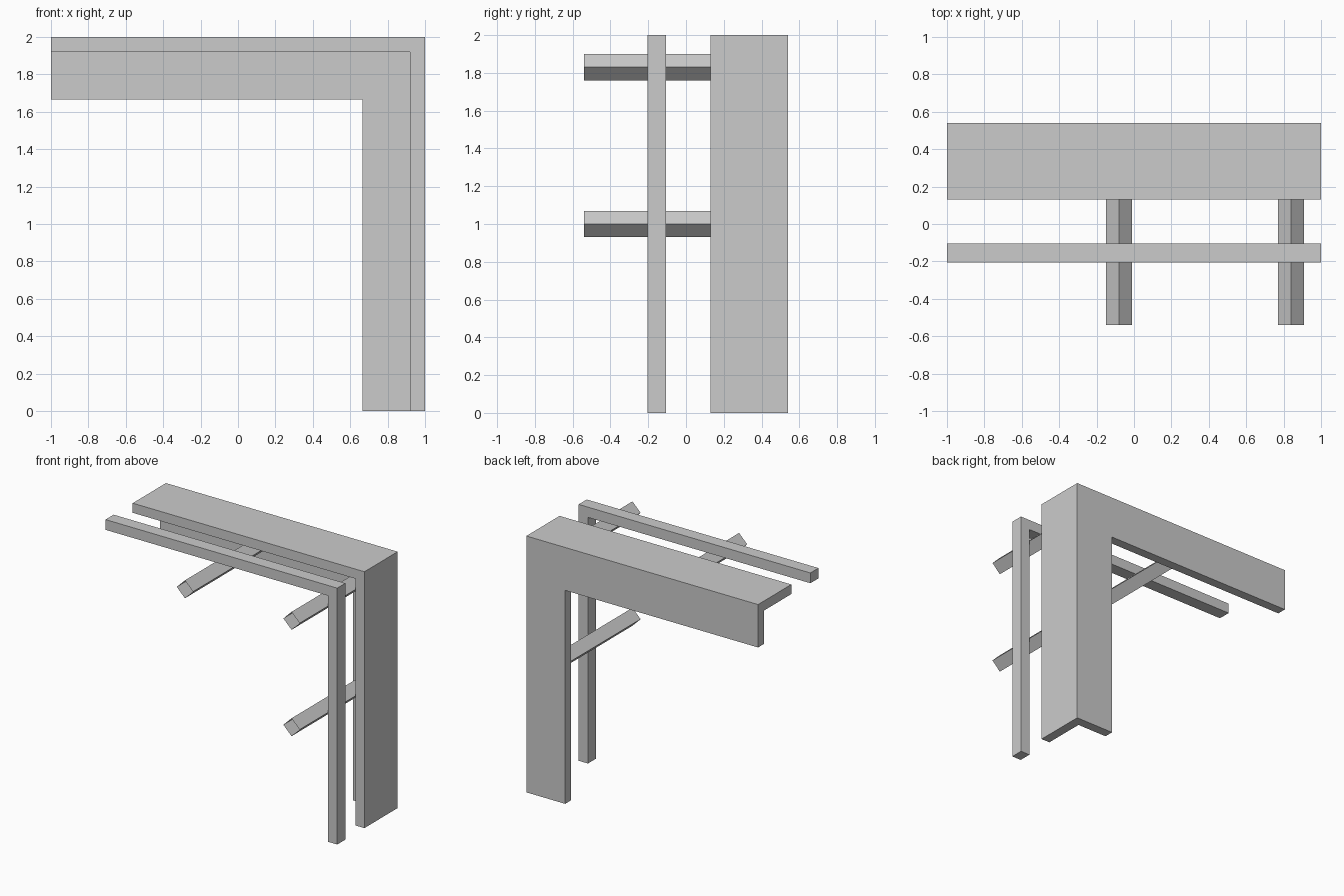
import bpy, bmesh, math
from mathutils import Matrix

cube = bpy.data.objects.get("Cube")
if cube:
    bpy.data.objects.remove(cube, do_unlink=True)

grey = bpy.data.materials.new("light grey")
grey.use_nodes = True
COLOUR = (0.6, 0.6, 0.6, 1)
grey.diffuse_color = COLOUR
grey.node_tree.nodes["Principled BSDF"].inputs["Base Color"].default_value = COLOUR


def finish(name, bm):
    mesh = bpy.data.meshes.new(name)
    bm.to_mesh(mesh)
    bm.free()
    mesh.materials.append(grey)
    obj = bpy.data.objects.new(name, mesh)
    bpy.context.collection.objects.link(obj)
    return obj


def corner_frame(name, arm_x, arm_z, y0, y1):
    """Upside-down L in the xz plane, extruded from y0 to y1."""
    outline = [(-1, 2), (1, 2), (1, 0), (1 - arm_x, 0),
               (1 - arm_x, 2 - arm_z), (-1, 2 - arm_z)]
    bm = bmesh.new()
    face = bm.faces.new([bm.verts.new((x, y0, z)) for x, z in outline])
    new = bmesh.ops.extrude_face_region(bm, geom=[face])["geom"]
    verts = [v for v in new if isinstance(v, bmesh.types.BMVert)]
    bmesh.ops.translate(bm, verts=verts, vec=(0, y1 - y0, 0))
    bmesh.ops.recalc_face_normals(bm, faces=bm.faces)
    return finish(name, bm)


def diamond_tube(name, x, z, y0=-0.54, y1=0.47, radius=0.07):
    """Open-ended square tube standing on its edge, running along y."""
    bm = bmesh.new()
    place = Matrix.Translation((x, (y0 + y1) / 2, z)) @ Matrix.Rotation(math.pi / 2, 4, "X")
    bmesh.ops.create_cone(bm, cap_ends=False, segments=4, radius1=radius,
                          radius2=radius, depth=y1 - y0, matrix=place)
    bmesh.ops.recalc_face_normals(bm, faces=bm.faces)
    return finish(name, bm)


# Angle-section surround: wide face at the back, narrow return towards the front
corner_frame("back_panel", 0.335, 0.335, 0.465, 0.54)
corner_frame("return_flange", 0.075, 0.075, 0.13, 0.465)

# Slim bar frame in front
corner_frame("front_bar", 0.08, 0.08, -0.205, -0.105)

# Cross tubes carried by the back panel
for name, x, z in (("top_middle_tube", -0.08, 1.83),
                   ("top_corner_tube", 0.84, 1.83),
                   ("side_tube", 0.84, 1.0)):
    diamond_tube(name, x, z)
